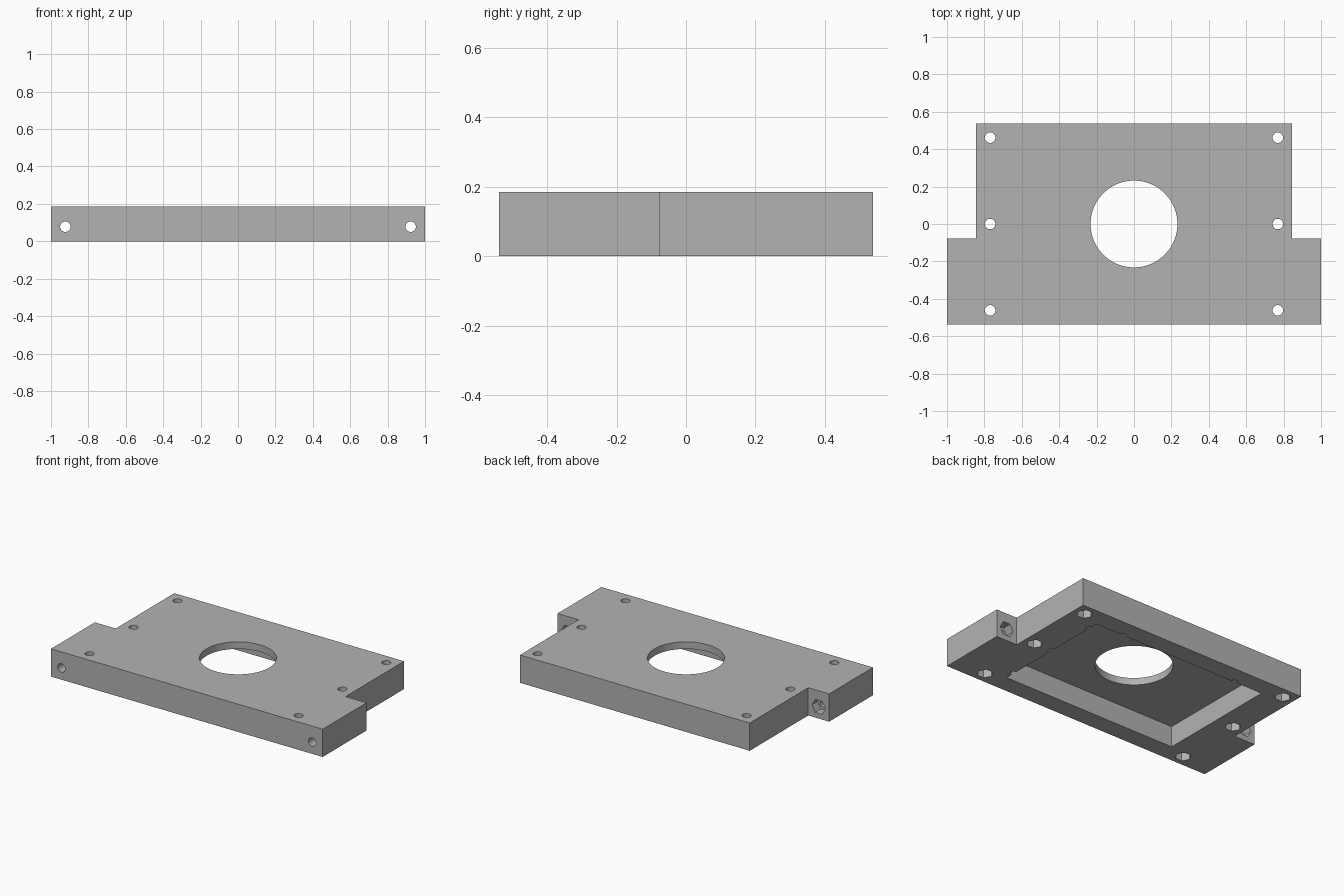
import bpy
import bmesh
from math import radians
from mathutils import Matrix, Vector

default = bpy.data.objects.get("Cube")
if default:
    bpy.data.objects.remove(default, do_unlink=True)

grey = bpy.data.materials.new("plain grey")
grey.use_nodes = True
GREY = (0.45, 0.45, 0.45, 1)
grey.diffuse_color = GREY
grey.node_tree.nodes["Principled BSDF"].inputs["Base Color"].default_value = GREY

# Main sizes
THICK, HALF_Y = 0.185, 0.538
BODY_X, EAR_X, EAR_Y = 0.846, 1.0, -0.077
BOLT_X, BOLT_Y = 0.769, 0.4615
POCKET_X, POCKET_Y, POCKET_DEPTH = 0.64, 0.415, 0.138


def finish(name, bm):
    bmesh.ops.recalc_face_normals(bm, faces=bm.faces)
    mesh = bpy.data.meshes.new(name)
    bm.to_mesh(mesh)
    bm.free()
    mesh.materials.append(grey)
    obj = bpy.data.objects.new(name, mesh)
    bpy.context.collection.objects.link(obj)
    return obj


def cut(name, bm):
    """Subtract a shape from the plate, then drop the shape."""
    cutter = finish(name, bm)
    cutter.hide_render = True
    mod = plate.modifiers.new(name, 'BOOLEAN')
    mod.operation = 'DIFFERENCE'
    mod.solver = 'EXACT'
    mod.object = cutter
    bpy.ops.object.modifier_apply(modifier=mod.name)
    bpy.data.objects.remove(cutter, do_unlink=True)


def cut_box(name, low, high):
    low, high = Vector(low), Vector(high)
    bm = bmesh.new()
    bmesh.ops.create_cube(bm, size=1)
    bmesh.ops.scale(bm, vec=high - low, verts=bm.verts)
    bmesh.ops.translate(bm, vec=(low + high) / 2, verts=bm.verts)
    cut(name, bm)


def cut_round(name, centre, radius, length, sides, along_y=False):
    bm = bmesh.new()
    bmesh.ops.create_cone(bm, cap_ends=True, segments=sides,
                          radius1=radius, radius2=radius, depth=length)
    # Turn a hexagon so that two corners point along x
    turn = Matrix.Rotation(radians(90), 4, 'Z')
    if along_y:
        turn = Matrix.Rotation(radians(90), 4, 'X') @ turn
    bmesh.ops.transform(bm, verts=bm.verts,
                        matrix=Matrix.Translation(centre) @ turn)
    cut(name, bm)


# Plate with two side ears, extruded from its outline
half = [(EAR_X, -HALF_Y), (EAR_X, EAR_Y), (BODY_X, EAR_Y), (BODY_X, HALF_Y)]
outline = half + [(-x, y) for x, y in reversed(half)]
bm = bmesh.new()
face = bm.faces.new([bm.verts.new((x, y, 0)) for x, y in outline])
top = bmesh.ops.extrude_face_region(bm, geom=[face])
bmesh.ops.translate(bm, vec=(0, 0, THICK),
                    verts=[g for g in top["geom"] if isinstance(g, bmesh.types.BMVert)])
plate = finish("mounting_plate", bm)
bpy.context.view_layer.objects.active = plate
plate.select_set(True)

# Underside pocket and large centre opening
cut_box("pocket", (-POCKET_X, -POCKET_Y, -0.1), (POCKET_X, POCKET_Y, POCKET_DEPTH))
cut_round("centre_opening", (0, 0, 0.1), 0.232, 1, 96)

# Small notches in the pocket rim
for y in (-0.35, 0, 0.35):
    cut_box("side_notch", (POCKET_X - 0.05, y - 0.02, -0.1),
            (POCKET_X + 0.02, y + 0.02, 0.05))
for x in (-0.43, 0.43):
    cut_box("back_notch", (x - 0.02, POCKET_Y - 0.05, -0.1),
            (x + 0.02, POCKET_Y + 0.02, 0.05))

for side in (-1, 1):
    # Vertical bolt holes with hexagonal nut recesses below
    for y in (-BOLT_Y, 0, BOLT_Y):
        cut_round("bolt_hole", (side * BOLT_X, y, 0.1), 0.028, 1, 32)
        cut_round("nut_recess", (side * BOLT_X, y, 0), 0.049, 0.17, 6)
    # Horizontal bolt holes through the ears with nut recesses behind
    cut_round("ear_hole", (side * 0.923, -0.3, 0.078), 0.028, 1, 32, True)
    cut_round("ear_nut_recess", (side * 0.923, EAR_Y, 0.078), 0.05, 0.12, 6, True)

bpy.ops.object.shade_smooth_by_angle(angle=radians(30))
